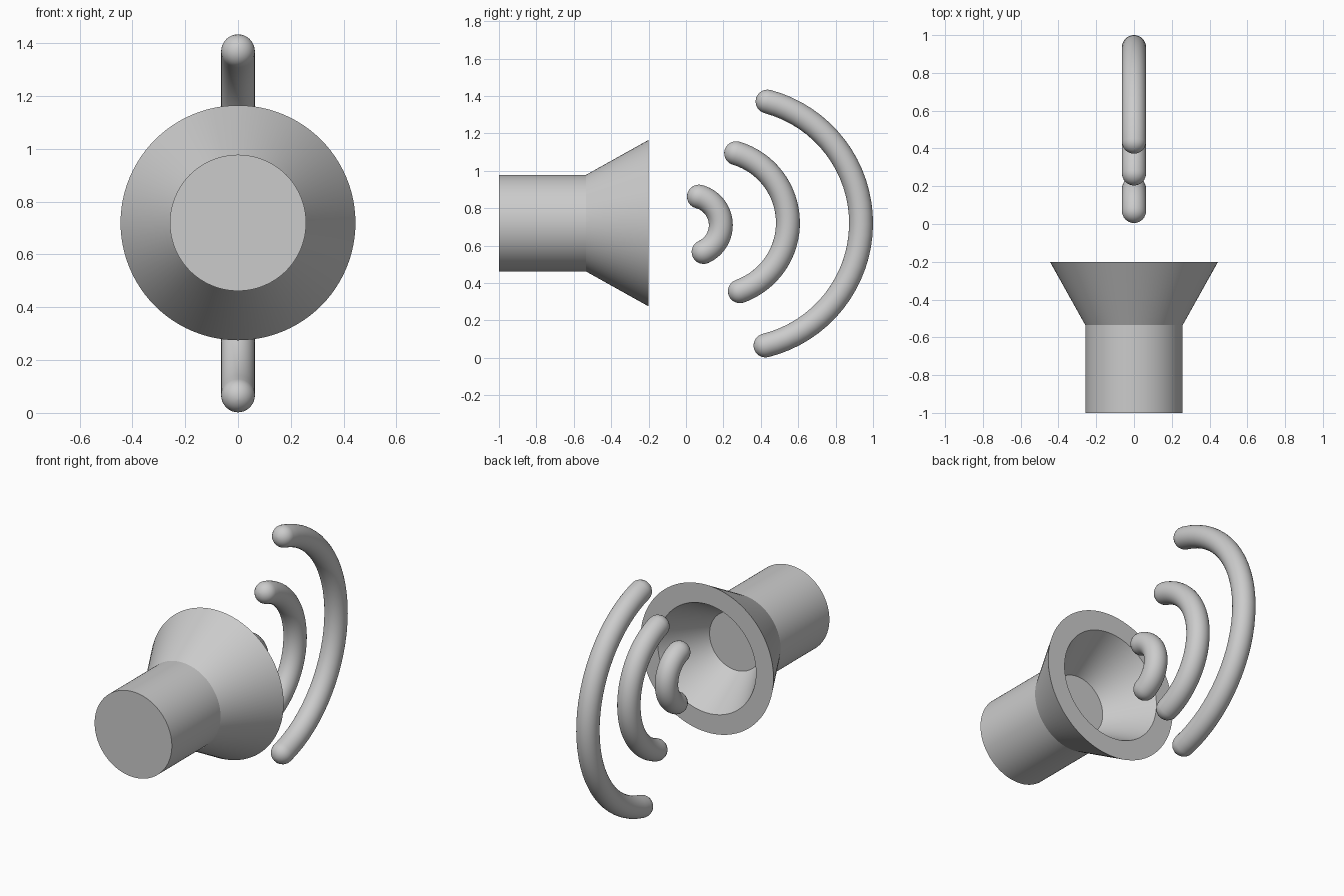
import bpy, bmesh, math
from mathutils import Vector

if "Cube" in bpy.data.objects:
    bpy.data.objects.remove(bpy.data.objects["Cube"])

AXIS_Z = 0.72      # height of the horn axis
TUBE_R = 0.064     # thickness of the sound waves


def finish(name, bm, angle):
    bmesh.ops.recalc_face_normals(bm, faces=bm.faces)
    mesh = bpy.data.meshes.new(name)
    bm.to_mesh(mesh)
    bm.free()
    ob = bpy.data.objects.new(name, mesh)
    bpy.context.collection.objects.link(ob)
    bpy.ops.object.select_all(action='DESELECT')
    ob.select_set(True)
    bpy.context.view_layer.objects.active = ob
    bpy.ops.object.shade_smooth_by_angle(angle=math.radians(angle))
    return ob


def skin(bm, rings):
    """Join consecutive rings with quads and cap both ends."""
    loops = [[bm.verts.new(p) for p in ring] for ring in rings]
    n = len(loops[0])
    for a, b in zip(loops, loops[1:]):
        for i in range(n):
            j = (i + 1) % n
            bm.faces.new((a[i], a[j], b[j], b[i]))
    bm.faces.new(loops[0])
    bm.faces.new(loops[-1])


def ring(center, u, v, r, n):
    return [center + r * (math.cos(a) * u + math.sin(a) * v)
            for a in (2 * math.pi * i / n for i in range(n))]


X, Z = Vector((1, 0, 0)), Vector((0, 0, 1))


def horn():
    # (y, radius): closed back, barrel, flare, thick rim, hollow mouth
    profile = [(-1.0, 0.258), (-0.535, 0.258), (-0.2, 0.445),
               (-0.2, 0.328), (-0.475, 0.175)]
    bm = bmesh.new()
    skin(bm, [ring(Vector((0, y, AXIS_Z)), X, Z, r, 96) for y, r in profile])
    finish("horn", bm, 20)


def sound_wave(name, top, bottom, peak):
    """Round-ended tube along the arc from top to bottom (y, z) reaching y = peak."""
    a, b = Vector((0, *top)), Vector((0, *bottom))
    mid, h = (a + b) / 2, (a - b).length / 2
    s = peak - mid.y
    t = (h * h - s * s) / (2 * s)
    center = mid - t * X.cross(b - a).normalized() * (1 if X.cross(b - a).y > 0 else -1)
    radius = (a - center).length
    a0 = math.atan2(a.z - center.z, a.y - center.y)
    a1 = math.atan2(b.z - center.z, b.y - center.y)

    def frame(ang):
        out = Vector((0, math.cos(ang), math.sin(ang)))
        along = Vector((0, math.sin(ang), -math.cos(ang)))
        return center + radius * out, out, along

    caps = [math.radians(d) for d in (88, 75, 60, 45, 30, 15)]
    rings = []
    p, out, along = frame(a0)
    for c in caps:
        rings.append(ring(p - along * TUBE_R * math.sin(c), X, out, TUBE_R * math.cos(c), 32))
    steps = 32
    for i in range(steps + 1):
        p, out, along = frame(a0 + (a1 - a0) * i / steps)
        rings.append(ring(p, X, out, TUBE_R, 32))
    for c in reversed(caps):
        rings.append(ring(p + along * TUBE_R * math.sin(c), X, out, TUBE_R * math.cos(c), 32))
    bm = bmesh.new()
    skin(bm, rings)
    finish(name, bm, 40)


horn()
sound_wave("small_sound_wave", (0.069, 0.862), (0.094, 0.566), 0.186)
sound_wave("medium_sound_wave", (0.268, 1.094), (0.288, 0.356), 0.545)
sound_wave("large_sound_wave", (0.436, 1.37), (0.425, 0.066), 0.936)
